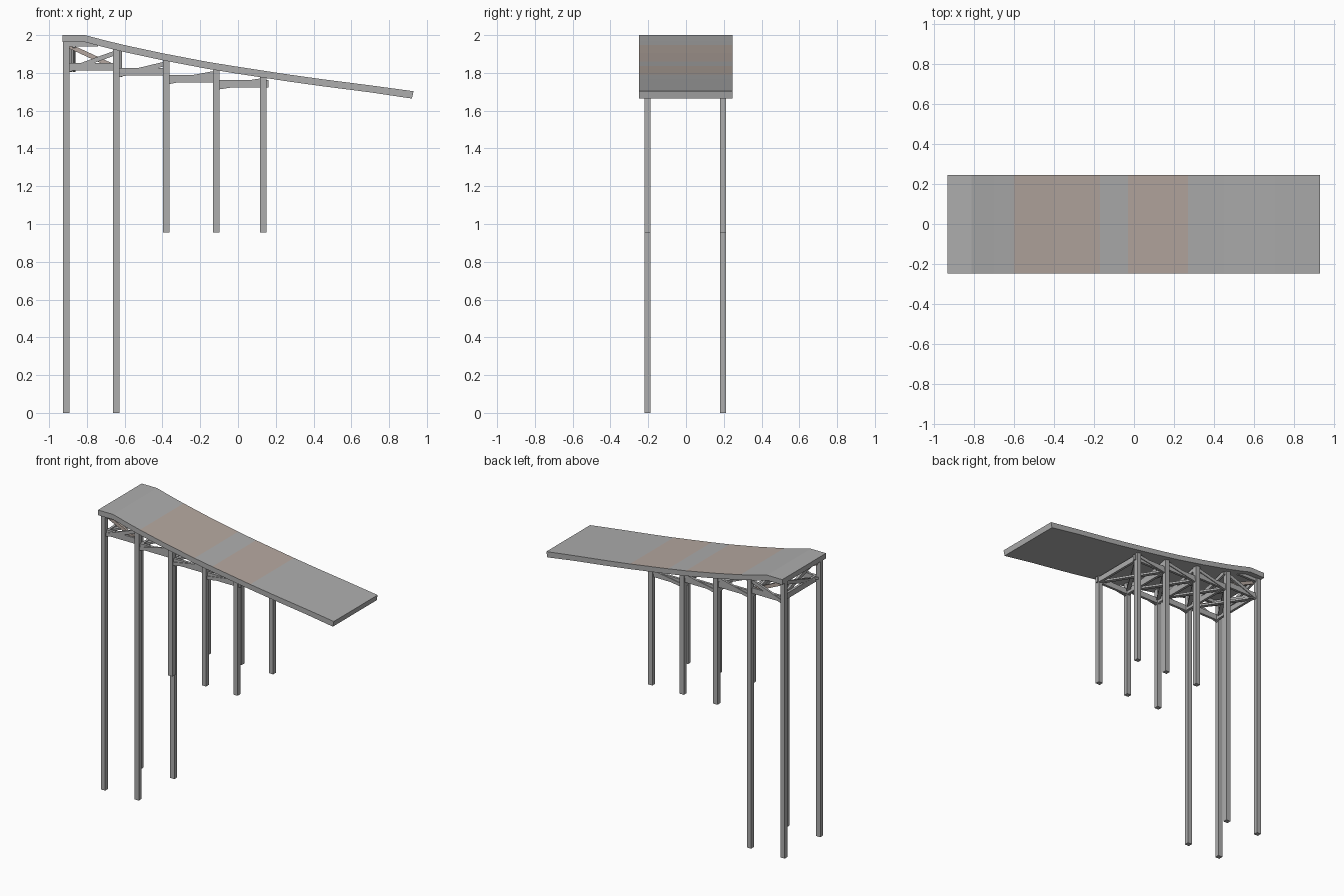
import bpy, bmesh
from mathutils import Vector, Matrix

if "Cube" in bpy.data.objects:
    bpy.data.objects.remove(bpy.data.objects["Cube"])

YC = -0.003          # centre line of the frame
YP = 0.2             # post offset from the centre line
POSTS = [-0.91, -0.645, -0.38, -0.115, 0.133]
FEET = [0.0, 0.0, 0.954, 0.954, 0.954]
RAILS = [1.833, 1.806, 1.77, 1.742]   # height of the side rail in each bay
TOP = [(-0.93, 2.0), (-0.81, 2.0), (-0.7, 1.971), (-0.6, 1.947), (-0.4, 1.904),
       (-0.17, 1.86), (-0.03, 1.837), (0.1, 1.817), (0.27, 1.791), (0.45, 1.766),
       (0.7, 1.734), (0.929, 1.703)]
THICK = 0.037


def material(name, r, g, b):
    m = bpy.data.materials.new(name)
    m.diffuse_color = (r, g, b, 1)
    m.use_nodes = True
    m.node_tree.nodes["Principled BSDF"].inputs["Base Color"].default_value = m.diffuse_color
    return m


GREY = material("weathered_grey", 0.42, 0.42, 0.42)
BROWN = material("worn_brown", 0.46, 0.39, 0.35)


def finish(bm, name, mats=(GREY,)):
    bmesh.ops.recalc_face_normals(bm, faces=bm.faces)
    me = bpy.data.meshes.new(name)
    bm.to_mesh(me)
    bm.free()
    for m in mats:
        me.materials.append(m)
    ob = bpy.data.objects.new(name, me)
    bpy.context.collection.objects.link(ob)
    return ob


def bar(name, a, b, wide, high, mat=GREY):
    """Rectangular timber from a to b; wide is horizontal, high the other way."""
    a, b = Vector(a), Vector(b)
    d = (b - a).normalized()
    side = Vector((0, 1, 0)) if abs(d.z) > 0.99 else Vector((0, 0, 1)).cross(d).normalized()
    up = d.cross(side)
    m = Matrix((side * wide, up * high, b - a)).transposed().to_4x4()
    m.translation = (a + b) / 2
    bm = bmesh.new()
    bmesh.ops.create_cube(bm, size=1, matrix=m)
    return finish(bm, name, (mat,))


def deck_under(x):
    """Height of the deck underside at x."""
    for (x0, z0), (x1, z1) in zip(TOP, TOP[1:]):
        if x <= x1:
            return z0 + (z1 - z0) * (x - x0) / (x1 - x0) - THICK


# Curved deck slab
bm = bmesh.new()
under = [(x, z - THICK) for x, z in TOP]
under[-1] = (0.921, 1.664)
face = bm.faces.new([bm.verts.new((x, -0.248, z)) for x, z in TOP + under[::-1]])
ext = bmesh.ops.extrude_face_region(bm, geom=[face])
bmesh.ops.translate(bm, vec=(0, 0.493, 0),
                    verts=[v for v in ext["geom"] if isinstance(v, bmesh.types.BMVert)])
bm.normal_update()
bmesh.ops.recalc_face_normals(bm, faces=bm.faces)
# Two brownish bands across the top
for f in bm.faces:
    x = f.calc_center_median().x
    if f.normal.z > 0.5 and (-0.6 < x < -0.17 or -0.03 < x < 0.27):
        f.material_index = 1
finish(bm, "deck", (GREY, BROWN))

# Posts, side rails and side diagonals on both sides
for s, label in ((-1, "front"), (1, "back")):
    y = YC + s * YP
    for i, (x, foot) in enumerate(zip(POSTS, FEET)):
        bar(f"{label}_post_{i}", (x, y, foot), (x, y, deck_under(x) + 0.008), 0.032, 0.034)
    for i, z in enumerate(RAILS):
        x0, x1 = POSTS[i], POSTS[i + 1]
        end = 0.028 if i == 3 else 0.012
        yr = y - s * 0.006
        bar(f"{label}_rail_{i}", (x0, yr, z), (x1 + end, yr, z), 0.018, 0.04)
        bar(f"{label}_brace_{i}", (x0 + 0.01, y, z - 0.018),
            (x1 - 0.005, y, deck_under(x1) - 0.015), 0.016, 0.024)
    # First bay has a top rail and a crossing brace
    bar(f"{label}_top_rail", (-0.925, y, 1.955), (-0.74, y, 1.955), 0.018, 0.03)
    bar(f"{label}_counter_brace", (-0.9, y - s * 0.017, 1.945),
        (-0.65, y - s * 0.017, 1.83), 0.016, 0.024, BROWN)

# Cross beams and X bracing at every pair of posts
for i, x in enumerate(POSTS):
    low = RAILS[min(i, 3)]
    high = deck_under(x) - 0.015
    dx = 0.024 if i < 2 else 0.008
    bar(f"cross_beam_{i}", (x + dx, YC - YP, low), (x + dx, YC + YP, low), 0.018, 0.04)
    if i < 4:
        for s in (-1, 1):
            xx = x + (dx if s > 0 else 0.042 if i == 0 else -0.008)
            bar(f"cross_brace_{i}_{'a' if s < 0 else 'b'}", (xx, YC - s * YP, low - 0.015),
                (xx, YC + s * YP, high), 0.016, 0.026)

# Level diagonals under the deck, one X in each bay
for i, z in enumerate(RAILS):
    for s in (-1, 1):
        zz = z + s * 0.008
        bar(f"level_brace_{i}_{'a' if s < 0 else 'b'}", (POSTS[i], YC - s * YP, zz),
            (POSTS[i + 1], YC + s * YP, zz), 0.026, 0.014)
